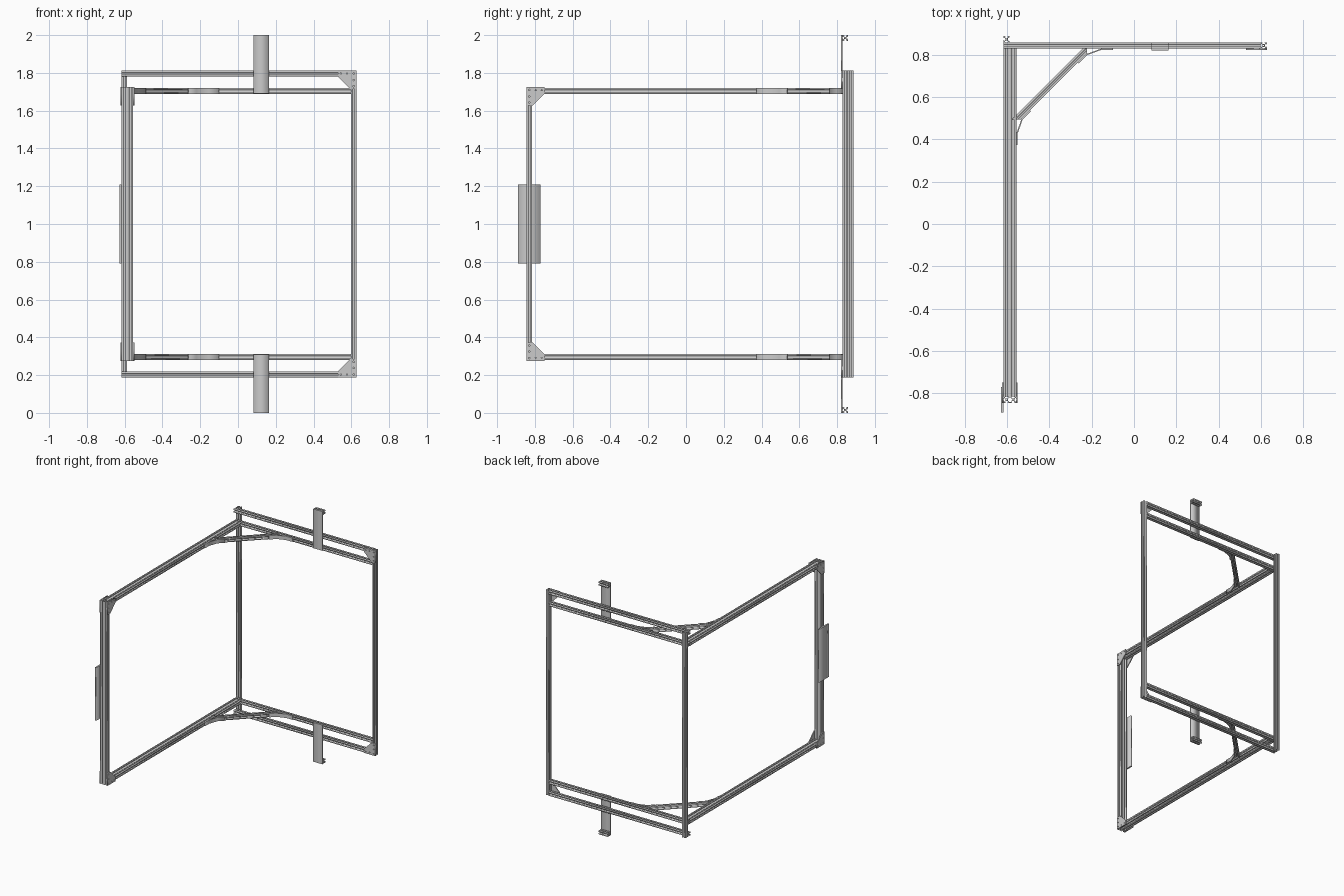
import bpy, bmesh, math
from mathutils import Vector, Matrix

if "Cube" in bpy.data.objects:
    bpy.data.objects.remove(bpy.data.objects["Cube"])

S = 0.03           # extrusion module size
X, Y, Z = Vector((1, 0, 0)), Vector((0, 1, 0)), Vector((0, 0, 1))


def solid(name, loops, depth, centre, ax, ay, mitre=0):
    """Extrude 2D loops (outline first, then holes) symmetrically along ax x ay."""
    cu = bpy.data.curves.new(name, 'CURVE')
    cu.dimensions, cu.fill_mode, cu.extrude = '2D', 'BOTH', depth / 2
    for pts in loops:
        sp = cu.splines.new('POLY')
        sp.points.add(len(pts) - 1)
        for p, (u, v) in zip(sp.points, pts):
            p.co = (u, v, 0, 1)
        sp.use_cyclic_u = True
    tmp = bpy.data.objects.new(name + "_tmp", cu)
    bpy.context.collection.objects.link(tmp)
    dg = bpy.context.evaluated_depsgraph_get()
    me = bpy.data.meshes.new_from_object(tmp.evaluated_get(dg))
    bpy.data.objects.remove(tmp)
    bm = bmesh.new()
    bm.from_mesh(me)
    bmesh.ops.remove_doubles(bm, verts=bm.verts, dist=1e-5)
    for v in bm.verts:                       # 45 degree end cuts
        v.co.z += math.copysign(mitre * v.co.y, v.co.z) if mitre * v.co.y > 0 \
            else -math.copysign(abs(mitre * v.co.y), v.co.z)
    az = ax.cross(ay)
    m = Matrix((ax, ay, az)).transposed().to_4x4()
    m.translation = Vector(centre)
    bm.transform(m)
    bmesh.ops.recalc_face_normals(bm, faces=bm.faces)
    bm.to_mesh(me)
    bm.free()
    me.name = name
    ob = bpy.data.objects.new(name, me)
    bpy.context.collection.objects.link(ob)
    return ob


def circle(u, v, r, n=12):
    return [(u + r * math.cos(2 * math.pi * i / n), v + r * math.sin(2 * math.pi * i / n))
            for i in range(n)]


SLOT = [(-.14, .5), (-.14, .43), (-.28, .43), (-.28, .36), (-.13, .2)]
SLOT += [(-u, v) for u, v in reversed(SLOT)]


def profile(n):
    """T-slot section, n modules wide along u."""
    h = (n - 1) / 2
    top = [(u + i - h, v) for i in range(n) for u, v in SLOT]
    right = [(v + h, -u) for u, v in SLOT]
    half = [(-h - .5, .5)] + top + [(h + .5, .5)] + right
    outline = half + [(-u, -v) for u, v in half]
    loops = [outline] + [circle(i - h, 0, .1) for i in range(n)]
    if n == 2:
        loops.append([(.3, .13), (.14, .36), (-.14, .36), (-.3, .13),
                      (-.3, -.13), (-.14, -.36), (.14, -.36), (.3, -.13)])
    return [[(u * S, v * S) for u, v in lp] for lp in loops]


def bar(name, n, a, b, wide, mitre=0):
    a, b = Vector(a), Vector(b)
    d = (b - a).normalized()
    return solid(name, profile(n), (b - a).length, (a + b) / 2, wide, d.cross(wide), mitre)


def box(name, lo, hi):
    lo, hi = Vector(lo), Vector(hi)
    w, d, h = (hi - lo) / 2
    return solid(name, [[(-w, -d), (w, -d), (w, d), (-w, d)]], 2 * h, (lo + hi) / 2, X, Y)


GUSSET = [[(0, 0), (.097, 0), (.097, .034), (.034, .097), (0, .097)]] + \
    [circle(u, v, .004) for u, v in ((.015, .015), (.05, .015), (.082, .015),
                                     (.015, .05), (.015, .082))]

# bent joining strip between brace and rail, plan view
path = [Vector(p) for p in ((-.265, .7626), (-.225, .8026), (-.155, .828), (-.10, .828))]
offs = [Vector(p) for p in ((.0042, -.0042), (.0035, -.005), (.001, -.006), (0, -.006))]
STRIP = [tuple(p) for p in path] + [tuple(p + o) for p, o in reversed(list(zip(path, offs)))]
STRIP_2 = [(.272 - v, .272 - u) for u, v in STRIP]

# uprights
bar("rear_left_post", 1, (-.602, .873, .188), (-.602, .873, 1.812), X)
bar("rear_right_post", 1, (.612, .843, .188), (.612, .843, 1.812), X)
bar("front_post", 2, (-.586, -.83, .275), (-.586, -.83, 1.725), X)

# everything else is mirrored about z = 1
for s, tag in ((1, "upper"), (-1, "lower")):
    def z(d):
        return 1 + s * d
    bar(tag + "_outer_rail", 1, (-.617, .843, z(.797)), (.597, .843, z(.797)), Y)
    bar(tag + "_inner_rail", 1, (-.617, .843, z(.704)), (.597, .843, z(.704)), Y)
    bar(tag + "_side_arm", 2, (-.586, -.815, z(.704)), (-.586, .828, z(.704)), X)

    # diagonal brace with mitred ends; local +v points to the inside of the corner
    brace = bar(tag + "_brace", 1, (-.556, .493, z(.704)), (-.221, .828, z(.704)), -Z, 1)
    solid(tag + "_brace_strip_rail", [STRIP], S, (0, 0, z(.704)), X, Y)
    solid(tag + "_brace_strip_arm", [STRIP_2], S, (0, 0, z(.704)), X, Y)

    # corner gussets
    solid(tag + "_rear_gusset", GUSSET, .007, (.627, .8245, z(.812)), -X, -s * Z)
    for x, side in ((-.6195, "outer"), (-.5525, "inner")):
        solid(f"{tag}_front_gusset_{side}", GUSSET, .007, (x, -.845, z(.725)), Y, -s * Z)

    # hanger plate with short end extrusion
    za, zb = sorted((z(.69), z(1)))
    box(tag + "_hanger_plate", (.083, .82, za), (.164, .828, zb))
    bar(tag + "_hanger_end", 1, (.083, .843, z(.985)), (.164, .843, z(.985)), Y)

# flat handle plate on the front post
box("handle_plate", (-.628, -.89, .79), (-.616, -.77, 1.21))
